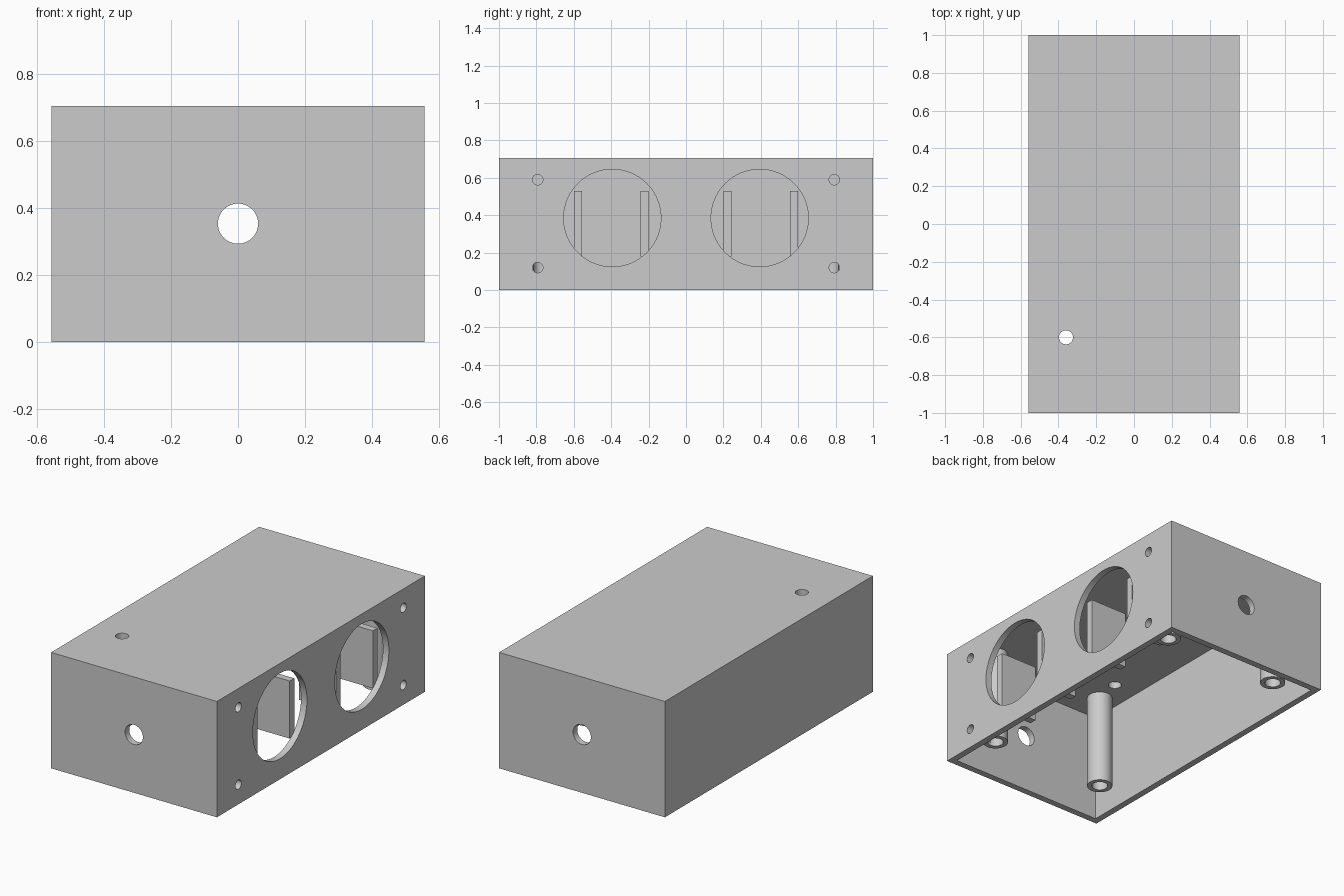
import bpy
from math import pi, radians

if "Cube" in bpy.data.objects:
    bpy.data.objects.remove(bpy.data.objects["Cube"], do_unlink=True)

HALF_X, HALF_Y, HEIGHT, WALL = 0.558, 1.0, 0.705, 0.04
CEILING = HEIGHT - WALL
INNER_X, INNER_Y = HALF_X - WALL, HALF_Y - WALL

grey = bpy.data.materials.new("plain grey")
grey.use_nodes = True
grey.diffuse_color = (0.6, 0.6, 0.6, 1)
grey.node_tree.nodes["Principled BSDF"].inputs["Base Color"].default_value = (0.6, 0.6, 0.6, 1)


def box(name, low, high):
    centre = [(a + b) / 2 for a, b in zip(low, high)]
    bpy.ops.mesh.primitive_cube_add(size=1, location=centre)
    ob = bpy.context.object
    ob.name = name
    ob.scale = [b - a for a, b in zip(low, high)]
    bpy.ops.object.transform_apply(location=True, rotation=True, scale=True)
    ob.data.materials.append(grey)
    return ob


def cylinder(name, radius, depth, centre, axis="Z", sides=64):
    turn = {"X": (0, pi / 2, 0), "Y": (pi / 2, 0, 0), "Z": (0, 0, 0)}[axis]
    bpy.ops.mesh.primitive_cylinder_add(vertices=sides, radius=radius, depth=depth,
                                        location=centre, rotation=turn)
    ob = bpy.context.object
    ob.name = name
    bpy.ops.object.transform_apply(location=True, rotation=True, scale=True)
    ob.data.materials.append(grey)
    return ob


def cut(target, cutter):
    cutter.hide_render = True
    bpy.ops.object.select_all(action="DESELECT")
    bpy.context.view_layer.objects.active = target
    target.select_set(True)
    mod = target.modifiers.new("cut", "BOOLEAN")
    mod.operation = "DIFFERENCE"
    mod.solver = "EXACT"
    mod.object = cutter
    bpy.ops.object.modifier_apply(modifier=mod.name)
    bpy.data.objects.remove(cutter, do_unlink=True)


def smooth(ob):
    bpy.ops.object.select_all(action="DESELECT")
    bpy.context.view_layer.objects.active = ob
    ob.select_set(True)
    bpy.ops.object.shade_smooth_by_angle(angle=radians(30))


def screw_cutter(y, z):
    # blind hole from the left face to the post centre
    return cylinder("screw_cutter", 0.028, 0.3, (0.39 + 0.15, y, z), "X", 32)


# Enclosure shell, open underneath
shell = box("enclosure_shell", (-HALF_X, -HALF_Y, 0), (HALF_X, HALF_Y, HEIGHT))
cut(shell, box("cavity", (-INNER_X, -INNER_Y, -0.1), (INNER_X, INNER_Y, CEILING)))

# Cable holes in both ends, and a small hole in the top
for y in (-HALF_Y, HALF_Y):
    cut(shell, cylinder("cable_cutter", 0.06, 0.2, (0, y, 0.354), "Y"))
cut(shell, cylinder("top_cutter", 0.037, 0.2, (-0.36, -0.6, HEIGHT), "Z", 48))

# Two large round windows and four screw holes in the left wall
for side in (-1, 1):
    cut(shell, cylinder("window_cutter", 0.26, 0.2, (HALF_X, side * 0.394, 0.385), "X", 96))
    for z in (0.12, 0.59):
        cut(shell, screw_cutter(side * 0.793, z))
smooth(shell)

# Corner posts with blind bores
for x, side_name in ((-0.39, "right"), (0.39, "left")):
    for y, end_name in ((-0.77, "front"), (0.77, "back")):
        bottom, top = 0.085, CEILING + 0.01
        post = cylinder(f"{end_name}_{side_name}_post", 0.072, top - bottom,
                        (x, y, (top + bottom) / 2), "Z", 48)
        cut(post, cylinder("bore_cutter", 0.045, 0.6, (x, y, 0.1), "Z", 48))
        if x > 0:
            for z in (0.12, 0.59):
                cut(post, screw_cutter(y + (0.023 if y > 0 else -0.023), z))
        smooth(post)

# Guide plates beside each window
for i, y in enumerate((-0.578, -0.222, 0.222, 0.578)):
    box(f"guide_plate_{i + 1}", (0.27, y - 0.022, 0.18), (INNER_X + 0.001, y + 0.022, 0.53))
